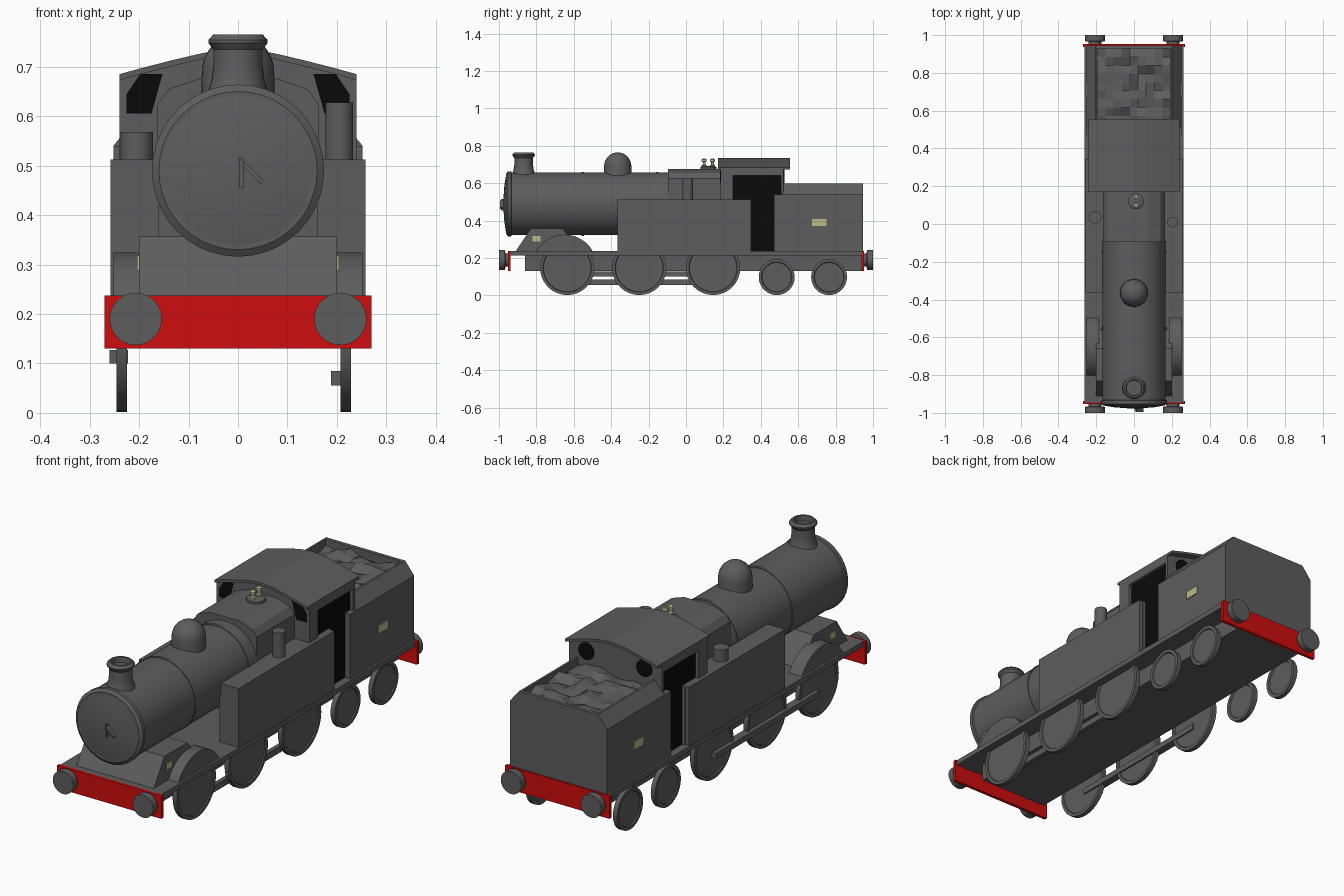
import bpy, bmesh, math, random
from mathutils import Vector

random.seed(4)
if "Cube" in bpy.data.objects:
    bpy.data.objects.remove(bpy.data.objects["Cube"], do_unlink=True)


def material(name, r, g, b):
    m = bpy.data.materials.new(name)
    m.use_nodes = True
    m.diffuse_color = (r, g, b, 1)
    m.node_tree.nodes["Principled BSDF"].inputs["Base Color"].default_value = (r, g, b, 1)
    return m


GREY = material("engine grey", 0.11, 0.11, 0.11)
RED = material("buffer beam red", 0.62, 0.004, 0.004)
BLACK = material("opening black", 0.003, 0.003, 0.003)
BRASS = material("pale brass", 0.48, 0.5, 0.24)


def finish(name, bm, mat, smooth=False):
    bmesh.ops.recalc_face_normals(bm, faces=bm.faces)
    me = bpy.data.meshes.new(name)
    bm.to_mesh(me)
    bm.free()
    ob = bpy.data.objects.new(name, me)
    bpy.context.collection.objects.link(ob)
    me.materials.append(mat)
    if smooth:
        bpy.ops.object.select_all(action='DESELECT')
        ob.select_set(True)
        bpy.context.view_layer.objects.active = ob
        bpy.ops.object.shade_smooth_by_angle(angle=math.radians(35))
    return ob


def prism(name, outline, axis, a, b, mat=GREY, smooth=False):
    """Extrude a 2D outline along x (outline in y, z) or y (outline in x, z)."""
    bm = bmesh.new()
    lo, hi = min(a, b), max(a, b)
    put = (lambda p: (lo, p[0], p[1])) if axis == 'x' else (lambda p: (p[0], lo, p[1]))
    face = bm.faces.new([bm.verts.new(put(p)) for p in outline])
    res = bmesh.ops.extrude_face_region(bm, geom=[face])
    move = Vector((hi - lo, 0, 0)) if axis == 'x' else Vector((0, hi - lo, 0))
    bmesh.ops.translate(bm, vec=move, verts=[v for v in res["geom"] if isinstance(v, bmesh.types.BMVert)])
    return finish(name, bm, mat, smooth)


def box(name, x, y, z, mat=GREY):
    return prism(name, [(x[0], z[0]), (x[1], z[0]), (x[1], z[1]), (x[0], z[1])], 'y', y[0], y[1], mat)


def lathe(name, profile, axis, centre, mat=GREY, sides=32):
    """Spin (radius, distance) points about an axis through centre."""
    bm = bmesh.new()
    rings = []
    for r, d in profile:
        ring = []
        for i in range(sides):
            t = math.tau * i / sides
            u, v = r * math.cos(t), r * math.sin(t)
            p = {'x': (d, u, v), 'y': (u, d, v), 'z': (u, v, d)}[axis]
            ring.append(bm.verts.new(Vector(centre) + Vector(p)))
        rings.append(ring)
    for lower, upper in zip(rings, rings[1:]):
        for i in range(sides):
            j = (i + 1) % sides
            bm.faces.new((lower[i], lower[j], upper[j], upper[i]))
    bm.faces.new(rings[0])
    bm.faces.new(rings[-1])
    return finish(name, bm, mat, True)


def mirrored(half):
    """Complete an outline from its +x half, listed bottom to top."""
    return half + [(-x, z) for x, z in reversed(half) if x > 0]


SIDES = (("left", 1), ("right", -1))

# Chassis, running plate and buffer beams
box("chassis", (-.185, .175), (-.86, .94), (.13, .215))
box("running_plate", (-.262, .262), (-.945, .94), (.213, .237))
for end, s in (("front", -1), ("rear", 1)):
    box(end + "_beam", (-.27, .27), sorted((s * .938, s * .953)), (.13, .237), RED)
    for side, k in SIDES:
        lathe(f"{end}_{side}_buffer", [(.035, s * .95), (.035, s * .965), (.053, s * .968), (.053, s * 1.0)],
              'y', (k * .207, 0, .19))

# Wheels with raised rims, and coupling rods
for side, s, x in (("left", 1, .218), ("right", -1, -.235)):
    for i, (y, r) in enumerate([(-.635, .145), (-.25, .145), (.145, .145), (.485, .096), (.765, .096)]):
        lathe(f"{side}_wheel_{i + 1}", [(r - .018, -.006), (r - .015, -.011), (r, -.011), (r, .011),
                                        (r - .015, .011), (r - .018, .006)], 'x', (x, y, r + .002))
box("left_coupling_rod", (.188, .208), (-.62, .15), (.055, .085))
box("right_coupling_rod", (-.26, -.222), (-.62, .15), (.1, .127))

# Splashers over the leading wheels
arc = [(-.65 + .175 * math.cos(math.radians(a)), .15 + .175 * math.sin(math.radians(a)))
       for a in range(30, 151, 8)]
for side, s in SIDES:
    prism(side + "_splasher", arc, 'x', s * .185, s * .252, smooth=True)

# Smokebox saddle with sloping front and small plates
prism("saddle", [(-.91, .237), (-.83, .357), (-.66, .357), (-.56, .237)], 'x', -.2, .2)
for side, s in SIDES:
    prism(side + "_saddle_plate", [(-.82, .288), (-.778, .288), (-.778, .318), (-.82, .318)],
          'x', s * .199, s * .204, BRASS)

# Boiler, bands and faceted smokebox door
AXIS = (0, 0, .49)
lathe("boiler", [(.16, -.962), (.174, -.952), (.174, -.935), (.168, -.932), (.168, -.09)], 'y', AXIS, sides=40)
for i, y in enumerate((-.56, -.16)):
    lathe(f"boiler_band_{i + 1}", [(.171, y), (.171, y + .014)], 'y', AXIS, sides=40)
lathe("smokebox_door", [(.157, -.955), (.155, -.962), (.1, -.971), (.03, -.976)], 'y', AXIS, sides=12)
prism("door_handle_long", [(.002, .455), (.011, .455), (.011, .515), (.002, .515)], 'y', -.988, -.974)
prism("door_handle_short", [(.008, .5), (.046, .463), (.051, .47), (.013, .508)], 'y', -.994, -.974)

# Chimney and dome
lathe("chimney", [(.066, .635), (.054, .67), (.05, .7), (.05, .735), (.06, .748), (.06, .754), (.05, .765),
                  (.042, .765), (.04, .74)], 'z', (0, -.868, 0))
dome = [(.075, .62), (.073, .69)] + [(.073 * math.cos(math.radians(a)), .69 + .075 * math.sin(math.radians(a)))
                                    for a in range(12, 89, 12)]
lathe("steam_dome", dome, 'z', (0, -.365, 0))

# Firebox and safety valves
prism("firebox", mirrored([(.163, .237), (.163, .625), (.14, .655), (.075, .677)]), 'y', -.095, .19)
lathe("valve_base", [(.042, .67), (.042, .687), (.034, .692)], 'z', (.01, .12, 0))
for i, y in enumerate((.097, .142)):
    lathe(f"safety_valve_{i + 1}", [(.013, .688), (.013, .697), (.007, .7), (.007, .713), (.013, .716),
                                    (.013, .727), (.006, .732)], 'z', (.01, y, 0), BRASS, 12)

# Side tanks and fillers
for side, s in SIDES:
    box(side + "_tank", sorted((s * .16, s * .258)), (-.365, .345), (.237, .512))
lathe("right_filler", [(.033, .5), (.033, .568)], 'z', (-.205, .035, 0))
lathe("left_filler", [(.028, .5), (.028, .628)], 'z', (.205, .01, 0))

# Cab walls, dark interior, window plates and arched roof
ROOF = [(.24, .685), (.185, .7), (.13, .714), (.07, .728), (0, .735)]
wall = mirrored([(.24, .237)] + [(x, z - .008) for x, z in ROOF])
prism("cab_front", wall, 'y', .185, .2)
prism("cab_rear", wall, 'y', .507, .522)
box("cab_interior", (-.225, .225), (.2, .507), (.237, .675), BLACK)
doorway = [(.185, .237), (.35, .237), (.35, .512), (.25, .512), (.25, .64), (.508, .64), (.508, .54),
           (.47, .54), (.47, .237), (.522, .237), (.522, .685), (.185, .685)]
window = [(.225, .605), (.225, .645), (.198, .685), (.153, .685), (.175, .605)]
for side, s in SIDES:
    prism(side + "_cab_side", doorway, 'x', s * .225, s * .24)
    prism(side + "_front_window", [(s * x, z) for x, z in window], 'y', .181, .186, BLACK)
    lathe(side + "_rear_window", [(.04, .521), (.04, .527)], 'y', (s * .15, 0, .64), BLACK, 16)
prism("cab_roof", mirrored(ROOF) + [(-x, z - .012) for x, z in mirrored(ROOF)], 'y', .17, .555)

# Bunker with inward-leaning top, end panel and plates
prism("bunker", mirrored([(.252, .237), (.252, .54), (.205, .598), (.195, .598), (.195, .55)]), 'y', .515, .935)
prism("bunker_back", mirrored([(.252, .237), (.252, .54), (.205, .598)]), 'y', .928, .945)
for side, s in SIDES:
    box(side + "_bunker_edge", sorted((s * .226, s * .252)), (.47, .52), (.237, .54))
    prism(side + "_bunker_plate", [(.675, .37), (.75, .37), (.75, .408), (.675, .408)],
          'x', s * .25, s * .256, BRASS)

# Lumpy coal
bm = bmesh.new()
bmesh.ops.create_grid(bm, x_segments=9, y_segments=9, size=.2)
for v in bm.verts:
    v.co.z = random.uniform(.555, .59)
    v.co.y += .728
    v.co.x *= .97
finish("coal", bm, GREY)
